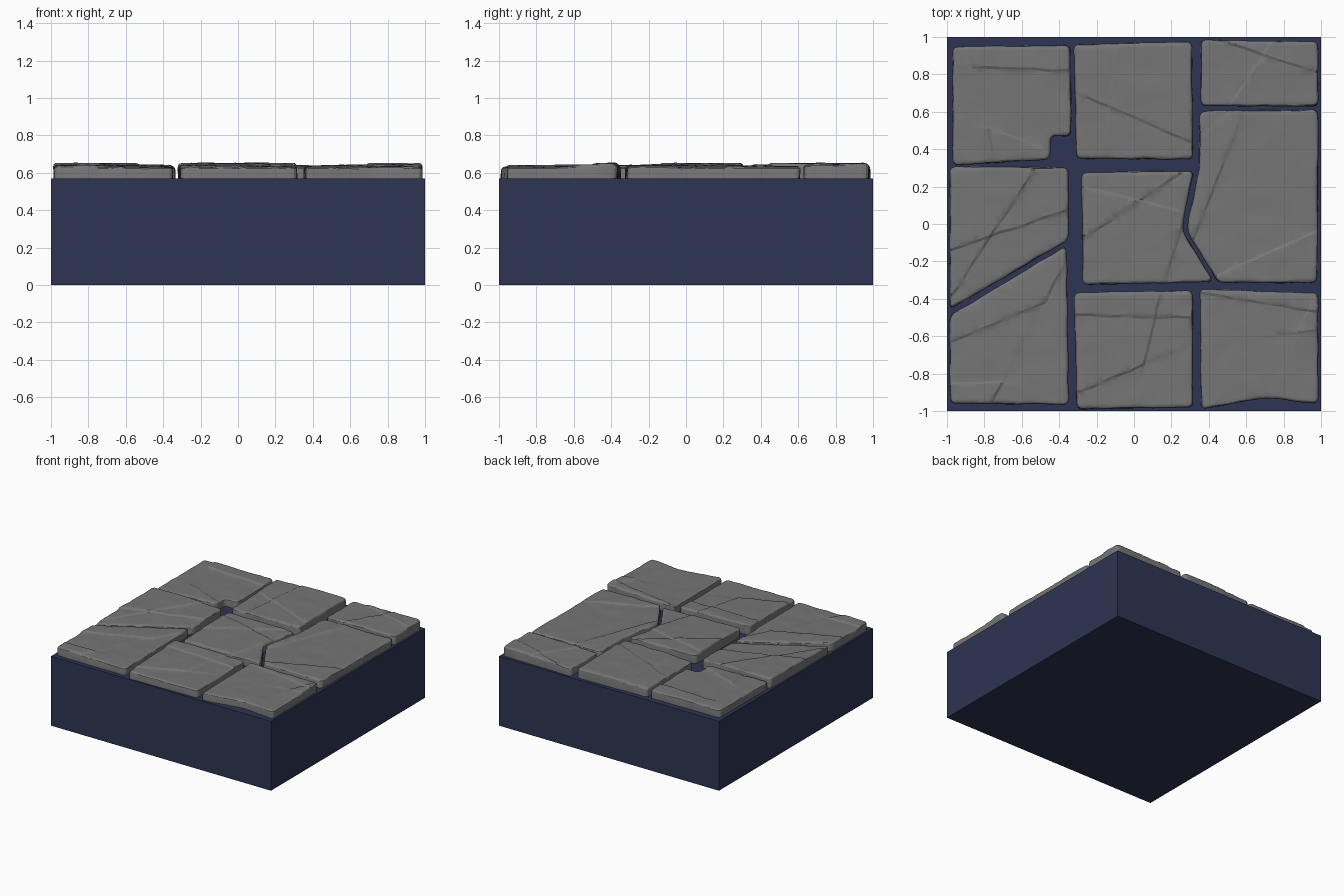
import bpy, bmesh, math
from mathutils import Vector, noise

if "Cube" in bpy.data.objects:
    bpy.data.objects.remove(bpy.data.objects["Cube"])

BASE_TOP, STONE_TOP, STONE_LOW = 0.57, 0.655, 0.55


def material(name, rgb):
    m = bpy.data.materials.new(name)
    m.diffuse_color = (*rgb, 1)
    m.use_nodes = True
    m.node_tree.nodes["Principled BSDF"].inputs["Base Color"].default_value = m.diffuse_color
    return m


navy = material("navy base", (0.027, 0.035, 0.087))
grey = material("stone grey", (0.18, 0.18, 0.18))


def make_object(name, bm, mat):
    me = bpy.data.meshes.new(name)
    bm.to_mesh(me)
    bm.free()
    me.materials.append(mat)
    ob = bpy.data.objects.new(name, me)
    bpy.context.collection.objects.link(ob)
    return ob


# Base block
bm = bmesh.new()
bmesh.ops.create_cube(bm, size=1)
for v in bm.verts:
    v.co = Vector((v.co.x * 2, v.co.y * 2, (v.co.z + 0.5) * BASE_TOP))
make_object("base_block", bm, navy)

# Stone outlines, seen from above
OUTLINES = {
    "stone_back_left": [(-.97, .95), (-.34, .955), (-.335, .47), (-.445, .47), (-.45, .345), (-.97, .315)],
    "stone_back_middle": [(-.32, .96), (.31, .975), (.315, .345), (-.31, .35)],
    "stone_back_right": [(.36, .985), (.985, .975), (.985, .63), (.355, .63)],
    "stone_right": [(.35, .605), (.985, .61), (.98, -.315), (.45, -.315), (.28, -.03), (.35, .30)],
    "stone_centre": [(-.28, .275), (.32, .285), (.255, -.03), (.425, -.31), (-.275, -.325)],
    "stone_left": [(-.985, .31), (-.35, .30), (-.35, -.085), (-.985, -.455)],
    "stone_front_left": [(-.985, -.49), (-.36, -.115), (-.35, -.965), (-.985, -.96)],
    "stone_front_middle": [(-.32, -.365), (.315, -.355), (.315, -.98), (-.305, -.99)],
    "stone_front_right": [(.35, -.345), (.985, -.37), (.985, -.96), (.70, -.93), (.36, -.99)],
}
# Chipped steps: line x0, y0, x1, y1; the ground left of the line is lower
CHIPS = {
    "stone_back_left": [(-.40, .83, -.93, .85), (-.96, .58, -.66, .46), (-.82, .70, -.87, .92)],
    "stone_back_middle": [(-.15, .45, -.09, .93), (.30, .45, -.10, .62)],
    "stone_back_right": [(.56, .69, .70, .91), (.97, .82, .70, .91)],
    "stone_right": [(.50, .40, .35, .02), (.54, -.24, .97, -.05), (.37, .47, .55, .62)],
    "stone_centre": [(-.02, .13, .30, .05), (.25, 0, .16, -.30), (-.02, .10, -.26, -.06)],
    "stone_left": [(-.77, -.06, -.96, -.35), (-.36, .08, -.77, -.06)],
    "stone_front_left": [(-.96, -.86, -.42, -.84), (-.45, -.35, -.72, -.86), (-.45, -.40, -.97, -.62)],
    "stone_front_middle": [(.12, -.49, -.29, -.48), (.30, -.64, -.29, -.89), (.14, -.35, .10, -.52)],
    "stone_front_right": [(.97, -.56, .35, -.65), (.70, -.93, .94, -.46), (.97, -.46, .6, -.40)],
}


def cut(bm, point, normal):
    bmesh.ops.bisect_plane(bm, geom=bm.verts[:] + bm.edges[:] + bm.faces[:],
                           dist=1e-5, plane_co=point, plane_no=normal)


def make_stone(name, outline, chips):
    bm = bmesh.new()
    # Slab with rounded corners and a rounded upper rim
    face = bm.faces.new([bm.verts.new((x, y, STONE_LOW)) for x, y in outline])
    ext = bmesh.ops.extrude_face_region(bm, geom=[face])["geom"]
    for v in ext:
        if isinstance(v, bmesh.types.BMVert):
            v.co.z = STONE_TOP
    bmesh.ops.recalc_face_normals(bm, faces=bm.faces)
    upright = [e for e in bm.edges if abs(e.verts[0].co.z - e.verts[1].co.z) > 0.01]
    bmesh.ops.bevel(bm, geom=upright, offset=0.028, segments=3, profile=0.5, affect='EDGES')
    rim = [e for e in bm.edges if min(v.co.z for v in e.verts) > STONE_TOP - 1e-4]
    bmesh.ops.bevel(bm, geom=rim, offset=0.02, segments=3, profile=0.5, affect='EDGES')

    # Grid cuts give detail; chip cuts give crisp step edges
    for axis in (0, 1):
        vals = [p[axis] for p in outline]
        n = Vector((1 - axis, axis, 0))
        steps = int((max(vals) - min(vals)) / 0.03)
        for i in range(1, steps):
            cut(bm, n * (min(vals) + (max(vals) - min(vals)) * i / steps), n)
    lines = []
    for x0, y0, x1, y1 in chips:
        p, d = Vector((x0, y0, 0)), Vector((x1 - x0, y1 - y0, 0))
        n = Vector((-d.y, d.x, 0)).normalized()
        lines.append((p, n))
        cut(bm, p, n)
        cut(bm, p + n * 0.014, n)
    bmesh.ops.triangulate(bm, faces=[f for f in bm.faces if len(f.verts) > 4])

    # Lower the chipped areas, and roughen the top and sides
    for v in bm.verts:
        flat = Vector((v.co.x, v.co.y, 0))
        drop = 0
        for p, n in lines:
            s = (flat - p).dot(n)
            if s > 0:
                drop += 0.007 * min(s / 0.014, 1) + 0.012 * s
        drop = min(drop, 0.02)
        drop += 0.004 + 0.004 * noise.noise(flat * 9) + 0.0025 * noise.noise(flat * 25)
        k = (v.co.z - STONE_LOW) / (STONE_TOP - STONE_LOW)
        wob = noise.noise_vector(v.co * 10) * 0.006
        v.co += Vector((wob.x, wob.y, -drop * k))
        v.co.x = max(-0.995, min(0.995, v.co.x))
        v.co.y = max(-0.995, min(0.995, v.co.y))
    ob = make_object(name, bm, grey)
    bpy.context.view_layer.objects.active = ob
    ob.select_set(True)
    bpy.ops.object.shade_smooth_by_angle(angle=math.radians(25))
    ob.select_set(False)


for name, outline in OUTLINES.items():
    make_stone(name, outline, CHIPS[name])
